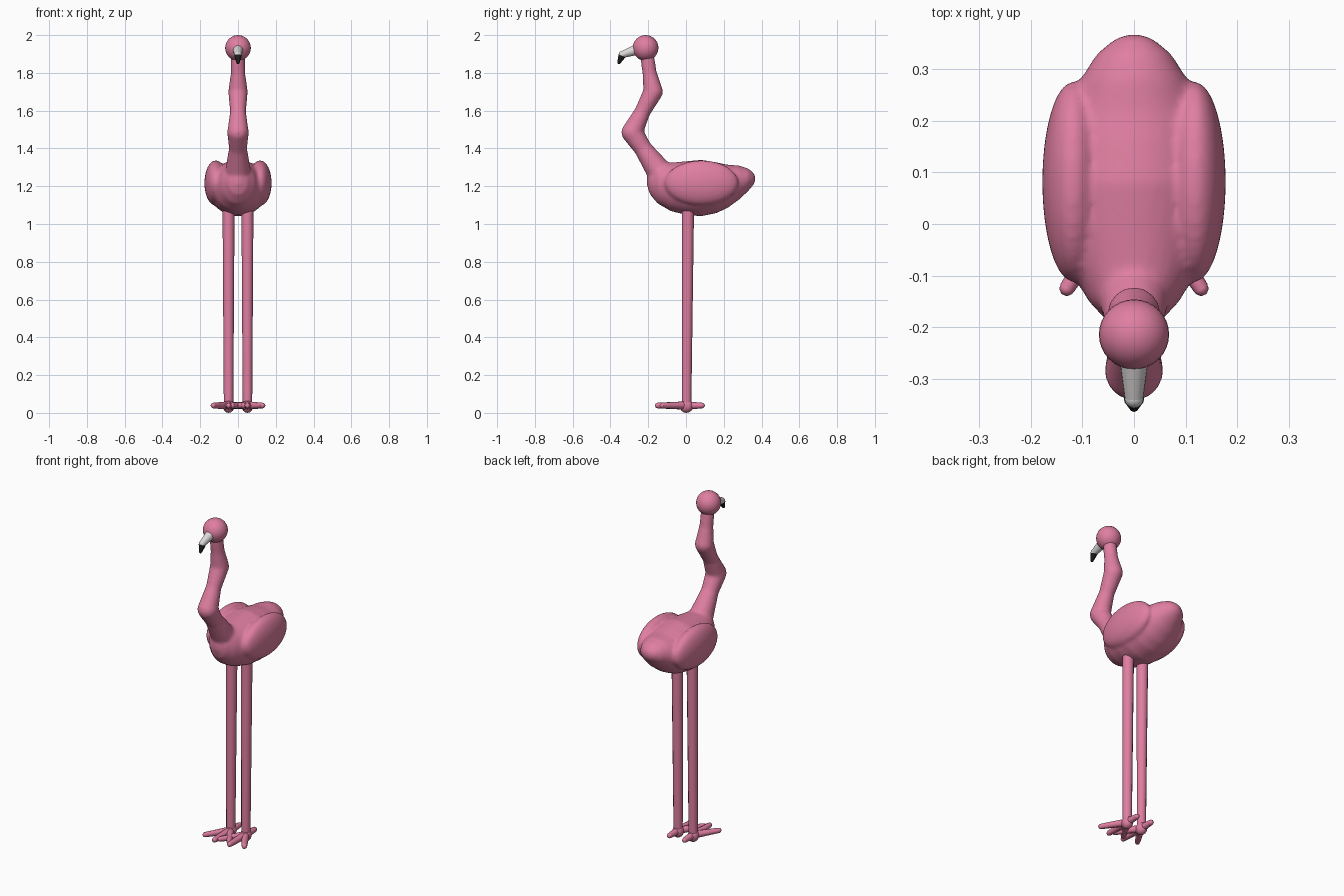
import bpy, bmesh
from mathutils import Vector, Matrix
from math import sin, cos, pi

if "Cube" in bpy.data.objects:
    bpy.data.objects.remove(bpy.data.objects["Cube"])


def material(name, rgb):
    m = bpy.data.materials.new(name)
    m.diffuse_color = (*rgb, 1)
    m.use_nodes = True
    m.node_tree.nodes["Principled BSDF"].inputs["Base Color"].default_value = m.diffuse_color
    return m


PINK = material("pink", (0.74, 0.21, 0.355))
WHITE = material("off white", (0.72, 0.70, 0.69))
BLACK = material("black", (0.012, 0.012, 0.012))


def ball(bm, c, r, seg=32):
    """Ellipsoid with centre c and radii r."""
    r = r if isinstance(r, tuple) else (r, r, r)
    m = Matrix.Translation(c) @ Matrix.Diagonal((*r, 1))
    bmesh.ops.create_uvsphere(bm, u_segments=seg, v_segments=seg // 2, radius=1, matrix=m)


def limb(bm, a, b, ra, rb, seg=16):
    """Tapered rod from a to b."""
    a, b = Vector(a), Vector(b)
    d = b - a
    m = Matrix.Translation((a + b) / 2) @ d.to_track_quat('Z', 'Y').to_matrix().to_4x4()
    bmesh.ops.create_cone(bm, cap_ends=True, segments=seg, radius1=ra, radius2=rb,
                          depth=d.length, matrix=m)


def finish(bm, name, mat):
    bmesh.ops.recalc_face_normals(bm, faces=bm.faces)
    me = bpy.data.meshes.new(name)
    bm.to_mesh(me)
    bm.free()
    ob = bpy.data.objects.new(name, me)
    bpy.context.collection.objects.link(ob)
    me.materials.append(mat)
    bpy.ops.object.select_all(action='DESELECT')
    ob.select_set(True)
    bpy.context.view_layer.objects.active = ob
    bpy.ops.object.shade_smooth_by_angle(angle=1.0)
    return ob


# Body: elliptical sections along y (y, low z, high z, half width)
bm = bmesh.new()
sections = [(-0.207, 1.205, 1.25, 0.015), (-0.19, 1.155, 1.29, 0.05), (-0.15, 1.108, 1.325, 0.088),
            (-0.08, 1.068, 1.325, 0.128), (0.0, 1.048, 1.332, 0.152), (0.08, 1.041, 1.34, 0.158),
            (0.16, 1.057, 1.327, 0.15), (0.22, 1.085, 1.314, 0.133), (0.28, 1.128, 1.31, 0.104),
            (0.33, 1.175, 1.294, 0.072), (0.358, 1.208, 1.27, 0.038), (0.368, 1.23, 1.25, 0.012)]
N = 32
rings = []
for y, lo, hi, w in sections:
    rings.append([bm.verts.new((w * cos(2 * pi * i / N), y,
                                (lo + hi) / 2 + (hi - lo) / 2 * sin(2 * pi * i / N)))
                  for i in range(N)])
for p, q in zip(rings, rings[1:]):
    for i in range(N):
        j = (i + 1) % N
        bm.faces.new((p[i], p[j], q[j], q[i]))
bm.faces.new(rings[0])
bm.faces.new(rings[-1])

# Folded wings
for s in (-1, 1):
    ball(bm, (s * 0.118, 0.082, 1.217), (0.06, 0.195, 0.12))

# Bent neck with thicker joints
neck = [((0, -0.15, 1.29), 0.066), ((0, -0.228, 1.40), 0.048), ((0, -0.285, 1.485), 0.057),
        ((0, -0.23, 1.595), 0.042), ((0, -0.174, 1.70), 0.052), ((0, -0.193, 1.80), 0.038),
        ((0, -0.21, 1.92), 0.036)]
for (a, ra), (b, rb) in zip(neck, neck[1:]):
    limb(bm, a, b, ra, rb, 24)
for c, r in neck:
    ball(bm, c, r, 24)

body = finish(bm, "body_wings_and_neck", PINK)
rm = body.modifiers.new("blend", 'REMESH')
rm.mode = 'VOXEL'
rm.voxel_size = 0.009
rm.use_smooth_shade = True
sm = body.modifiers.new("soften", 'SMOOTH')
sm.factor = 0.5
sm.iterations = 6

# Head
bm = bmesh.new()
ball(bm, (0, -0.214, 1.932), 0.068)
finish(bm, "head", PINK)

# Beak: pale base, dark drooping tip
bm = bmesh.new()
limb(bm, (0, -0.255, 1.925), (0, -0.338, 1.897), 0.029, 0.018)
ball(bm, (0, -0.338, 1.897), 0.0185, 16)
finish(bm, "beak_base", WHITE)
bm = bmesh.new()
limb(bm, (0, -0.339, 1.89), (0, -0.355, 1.855), 0.0195, 0.009)
ball(bm, (0, -0.355, 1.856), 0.009, 16)
finish(bm, "beak_tip", BLACK)

# Legs and feet
for s, side in ((-1, "left"), (1, "right")):
    x = s * 0.05
    bm = bmesh.new()
    limb(bm, (x, 0.003, 0.03), (x, 0.011, 1.12), 0.025, 0.032, 12)
    finish(bm, side + "_leg", PINK)

    bm = bmesh.new()
    ball(bm, (x, 0.002, 0.036), (0.031, 0.036, 0.036), 16)
    toes = [(s * 0.08, -0.125), (0, -0.15), (-s * 0.08, -0.125), (0, 0.085)]
    for dx, dy in toes:
        tip = (x + dx, dy, 0.039)
        limb(bm, (x, 0, 0.039), tip, 0.022, 0.015, 8)
        ball(bm, tip, 0.015, 8)
    finish(bm, side + "_foot", PINK)
